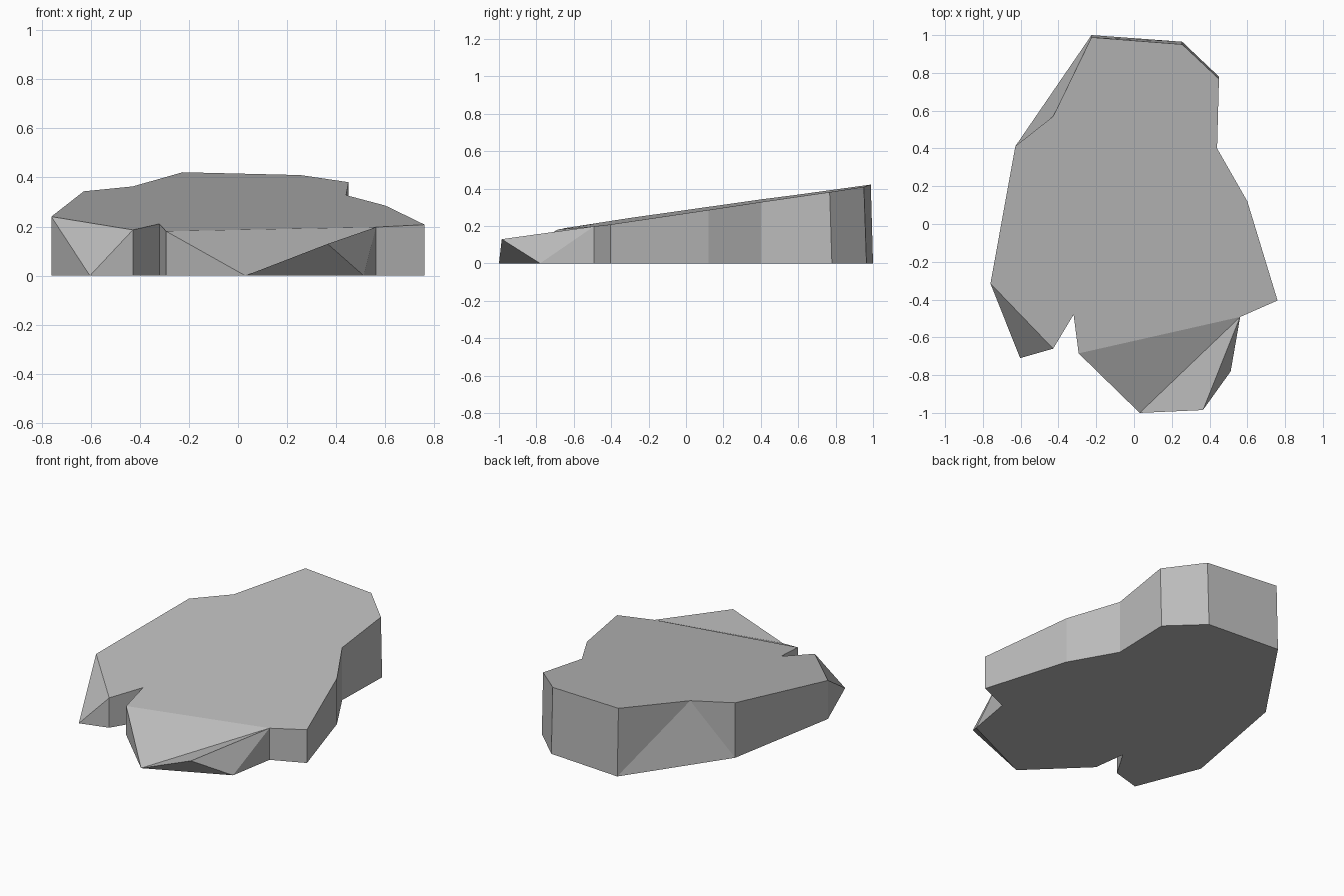
import bpy, bmesh

cube = bpy.data.objects.get("Cube")
if cube:
    bpy.data.objects.remove(cube)

# Stone material
stone = bpy.data.materials.new("grey_stone")
stone.use_nodes = True
colour = (0.5, 0.5, 0.5, 1)
stone.diffuse_color = colour
stone.node_tree.nodes["Principled BSDF"].inputs["Base Color"].default_value = colour


def slope(x, y):
    """Height of the tilted top plane."""
    return 0.276 + 0.144 * y - 0.013 * x


# Outline, counter-clockwise: name, x, y, has base point, has top point, top inset in y
outline = [
    ("tip", 0.03, -1.0, True, False, 0),
    ("nose", 0.365, -0.985, False, True, 0),
    ("chin", 0.512, -0.78, True, False, 0),
    ("step", 0.562, -0.492, True, True, 0),
    ("east_corner", 0.76, -0.405, True, True, 0),
    ("east_side", 0.6, 0.12, True, True, 0),
    ("waist", 0.44, 0.4, True, True, 0),
    ("shoulder", 0.45, 0.78, True, True, 0.012),
    ("back_east", 0.255, 0.965, True, True, 0.014),
    ("back_west", -0.225, 1.0, True, True, 0.012),
    ("ridge", -0.428, 0.57, False, True, 0),
    ("west_side", -0.628, 0.412, True, True, 0),
    ("west_corner", -0.76, -0.315, True, True, 0),
    ("toe", -0.603, -0.71, True, False, 0),
    ("notch_west", -0.428, -0.66, True, True, 0),
    ("notch", -0.32, -0.48, True, True, 0),
    ("notch_east", -0.293, -0.685, True, True, 0),
]

bm = bmesh.new()
base, top = {}, {}
for name, x, y, has_base, has_top, inset in outline:
    if has_base:
        base[name] = bm.verts.new((x, y, 0))
    if has_top:
        top[name] = bm.verts.new((x, y - inset, slope(x, y - inset)))

# Flat underside and tilted top
bm.faces.new(list(base.values()))
bm.faces.new([v for name, v in top.items() if name != "nose"])

# Side walls between neighbouring outline points
names = [entry[0] for entry in outline]
for a, b in zip(names, names[1:] + names[:1]):
    corners = [v for v in (base.get(a), base.get(b), top.get(b), top.get(a)) if v]
    if len(corners) > 2:
        bm.faces.new(corners)

# Chipped facets
bm.faces.new((base["tip"], base["chin"], top["nose"]))
bm.faces.new((base["chin"], top["step"], top["nose"]))
bm.faces.new((base["tip"], top["nose"], top["step"]))
bm.faces.new((base["tip"], top["step"], top["notch_east"]))
bm.faces.new((base["back_west"], base["west_side"], top["ridge"]))
bm.faces.new((base["toe"], top["notch_west"], top["west_corner"]))

bmesh.ops.recalc_face_normals(bm, faces=bm.faces)
mesh = bpy.data.meshes.new("rock_slab")
bm.to_mesh(mesh)
bm.free()
mesh.materials.append(stone)
rock = bpy.data.objects.new("rock_slab", mesh)
bpy.context.scene.collection.objects.link(rock)
